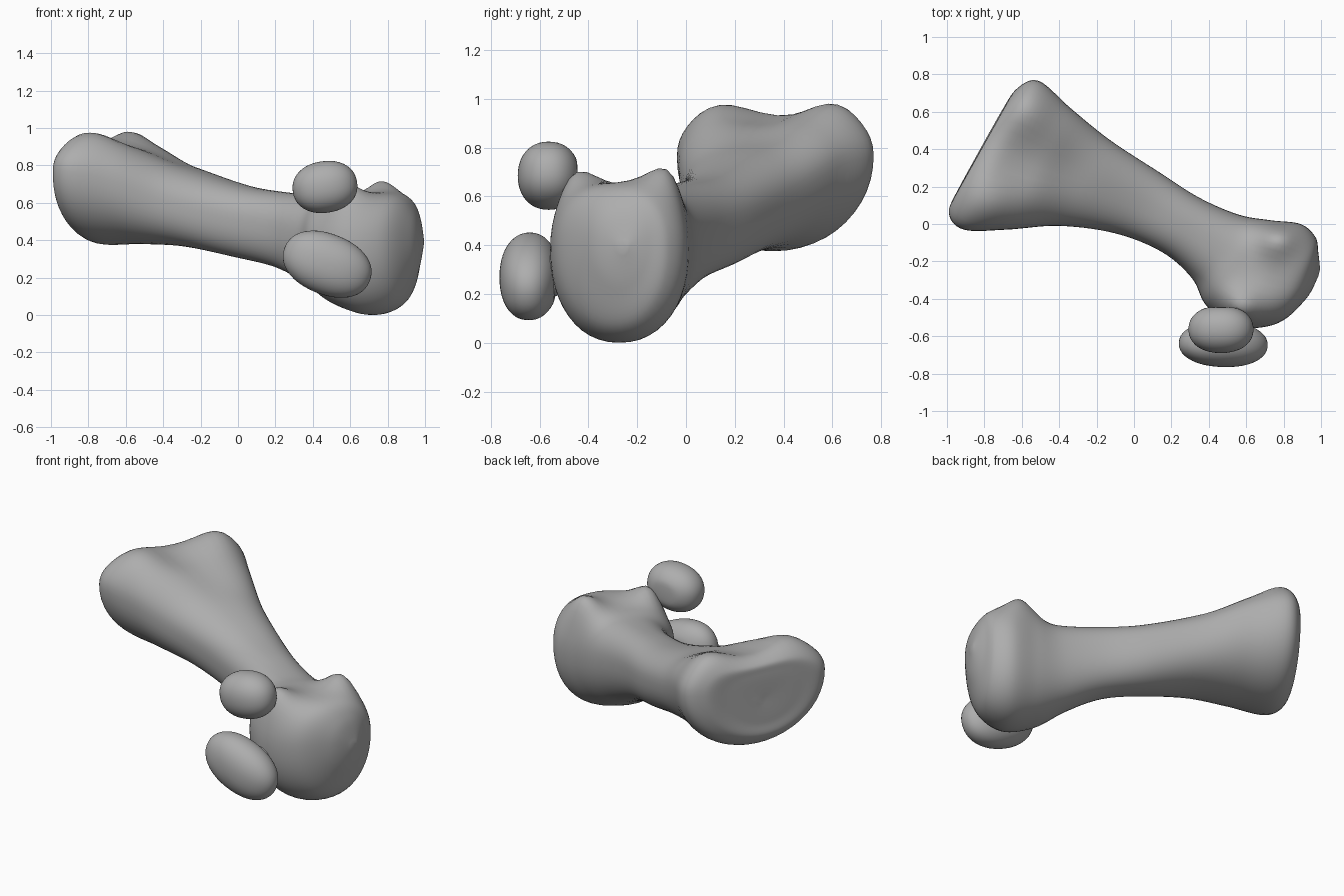
import bpy
import bmesh
import math
from mathutils import Vector, Matrix

default_cube = bpy.data.objects.get("Cube")
if default_cube:
    bpy.data.objects.remove(default_cube, do_unlink=True)

bone_grey = bpy.data.materials.new("bone grey")
bone_grey.use_nodes = True
GREY = (0.42, 0.42, 0.42, 1.0)
bone_grey.diffuse_color = GREY
bone_grey.node_tree.nodes["Principled BSDF"].inputs["Base Color"].default_value = GREY

RING_POINTS = 48
STEPS = 7


def finish(bm, name):
    """Turn a bmesh into a smooth, coloured object."""
    bmesh.ops.recalc_face_normals(bm, faces=bm.faces)
    mesh = bpy.data.meshes.new(name)
    bm.to_mesh(mesh)
    bm.free()
    mesh.materials.append(bone_grey)
    mesh.polygons.foreach_set("use_smooth", [True] * len(mesh.polygons))
    obj = bpy.data.objects.new(name, mesh)
    bpy.context.collection.objects.link(obj)
    return obj


def spline(p0, p1, p2, p3, t):
    """Catmull-Rom blend of four sections."""
    return [0.5 * (2 * b + (c - a) * t + (2 * a - 5 * b + 4 * c - d) * t * t
                   + (3 * b - a - 3 * c + d) * t ** 3)
            for a, b, c, d in zip(p0, p1, p2, p3)]


def power(value, exponent):
    return math.copysign(abs(value) ** exponent, value)


def section_ring(bm, section):
    """Rounded cross-section between a near and a far edge, leaning along the shaft."""
    near_x, near_y, far_x, far_y, low, high, lean, belly, waist = section
    centre = Vector(((near_x + far_x) / 2, (near_y + far_y) / 2, 0))
    half = Vector((far_x, far_y, 0)) - centre
    along = Vector((half.y, -half.x, 0)).normalized()
    middle = low + waist * (high - low)
    ring = []
    for i in range(RING_POINTS):
        angle = math.tau * i / RING_POINTS
        roundness = 0.86 if math.sin(angle) > 0 else belly
        side = power(math.cos(angle), roundness)
        rise = power(math.sin(angle), roundness)
        dz = rise * ((high - middle) if rise > 0 else (middle - low))
        point = centre + half * side + along * lean * dz
        point.z = middle + dz
        ring.append(bm.verts.new(point))
    return ring


# Cross-sections: near edge x, y, far edge x, y, bottom, top, lean, belly roundness, waist
sections = [
    (-0.82, 0.39, -0.80, 0.43, 0.66, 0.70, 0.0, 1.0, 0.6),
    (-0.93, 0.20, -0.71, 0.59, 0.54, 0.85, 0.0, 1.0, 0.65),
    (-0.99, 0.06, -0.63, 0.72, 0.45, 0.92, 0.03, 1.0, 0.68),
    (-0.91, -0.03, -0.51, 0.765, 0.38, 0.965, 0.05, 1.0, 0.66),
    (-0.68, -0.03, -0.34, 0.62, 0.38, 0.93, 0.0, 0.95, 0.62),
    (-0.40, -0.01, -0.13, 0.45, 0.365, 0.80, 0.0, 0.88, 0.57),
    (-0.10, -0.05, 0.13, 0.28, 0.31, 0.695, 0.1, 0.85, 0.57),
    (0.15, -0.15, 0.35, 0.14, 0.25, 0.655, 0.1, 0.85, 0.57),
    (0.31, -0.29, 0.56, 0.05, 0.15, 0.64, 0.1, 0.9, 0.57),
    (0.39, -0.44, 0.73, 0.02, 0.05, 0.65, 0.0, 0.9, 0.57),
    (0.56, -0.55, 0.89, 0.0, 0.0, 0.67, 0.0, 0.92, 0.57),
    (0.77, -0.53, 0.97, -0.07, 0.06, 0.64, 0.0, 0.95, 0.57),
    (0.92, -0.40, 0.985, -0.15, 0.22, 0.55, 0.0, 1.0, 0.57),
    (0.985, -0.28, 0.995, -0.24, 0.37, 0.41, 0.0, 1.0, 0.57),
]

bm = bmesh.new()
rings = []
last = len(sections) - 1
for k in range(last):
    around = [sections[min(max(k + j, 0), last)] for j in (-1, 0, 1, 2)]
    for s in range(STEPS):
        rings.append(section_ring(bm, spline(*around, s / STEPS)))
rings.append(section_ring(bm, sections[last]))
for a, b in zip(rings, rings[1:]):
    for i in range(RING_POINTS):
        j = (i + 1) % RING_POINTS
        bm.faces.new((a[i], a[j], b[j], b[i]))
bm.faces.new(rings[0])
bm.faces.new(rings[-1])

# Soft knobs and hollows: position, push, radius
nudges = [
    ((0.77, -0.08, 0.60), (0.0, 0.0, 0.10), 0.11),
    ((0.57, -0.45, 0.60), (0.0, 0.0, 0.09), 0.11),
    ((-0.62, 0.33, 0.95), (0.0, 0.0, -0.05), 0.17),
    ((-0.40, 0.32, 0.85), (0.0, 0.0, -0.03), 0.15),
    ((-0.78, 0.12, 0.92), (0.0, 0.0, 0.04), 0.15),
    ((-0.57, 0.62, 0.92), (0.0, 0.0, 0.05), 0.13),
    ((0.68, -0.27, 0.68), (0.0, 0.0, -0.02), 0.13),
]
for place, push, radius in nudges:
    for v in bm.verts:
        distance = (v.co - Vector(place)).length
        v.co += Vector(push) * math.exp(-(distance / radius) ** 2)
finish(bm, "long_bone")


def pebble(name, centre, size, turn, tilt, flat):
    """Small rounded bone with a flattened face toward the joint."""
    bm = bmesh.new()
    bmesh.ops.create_icosphere(bm, subdivisions=4, radius=1)
    place = (Matrix.Translation(centre) @ Matrix.Rotation(turn, 4, "Z")
             @ Matrix.Rotation(tilt, 4, "Y"))
    for v in bm.verts:
        boxy = Vector([power(c, 0.92) for c in v.co])
        boxy.y = min(boxy.y, flat + 0.4 * (boxy.y - flat))
        v.co = place @ Vector([c * s for c, s in zip(boxy, size)])
    finish(bm, name)


# Two small bones and the tissue that joins them to the head
pebble("upper_small_bone", (0.465, -0.563, 0.685), (0.174, 0.127, 0.138), 0.0, -0.15, 0.9)
pebble("lower_small_bone", (0.477, -0.643, 0.272), (0.245, 0.122, 0.162), -0.03, 0.38, 0.85)
pebble("upper_contact", (0.53, -0.50, 0.62), (0.06, 0.05, 0.04), 0.0, 0.0, 0.9)
pebble("lower_contact", (0.54, -0.54, 0.28), (0.08, 0.04, 0.09), 0.0, 0.4, 0.9)
